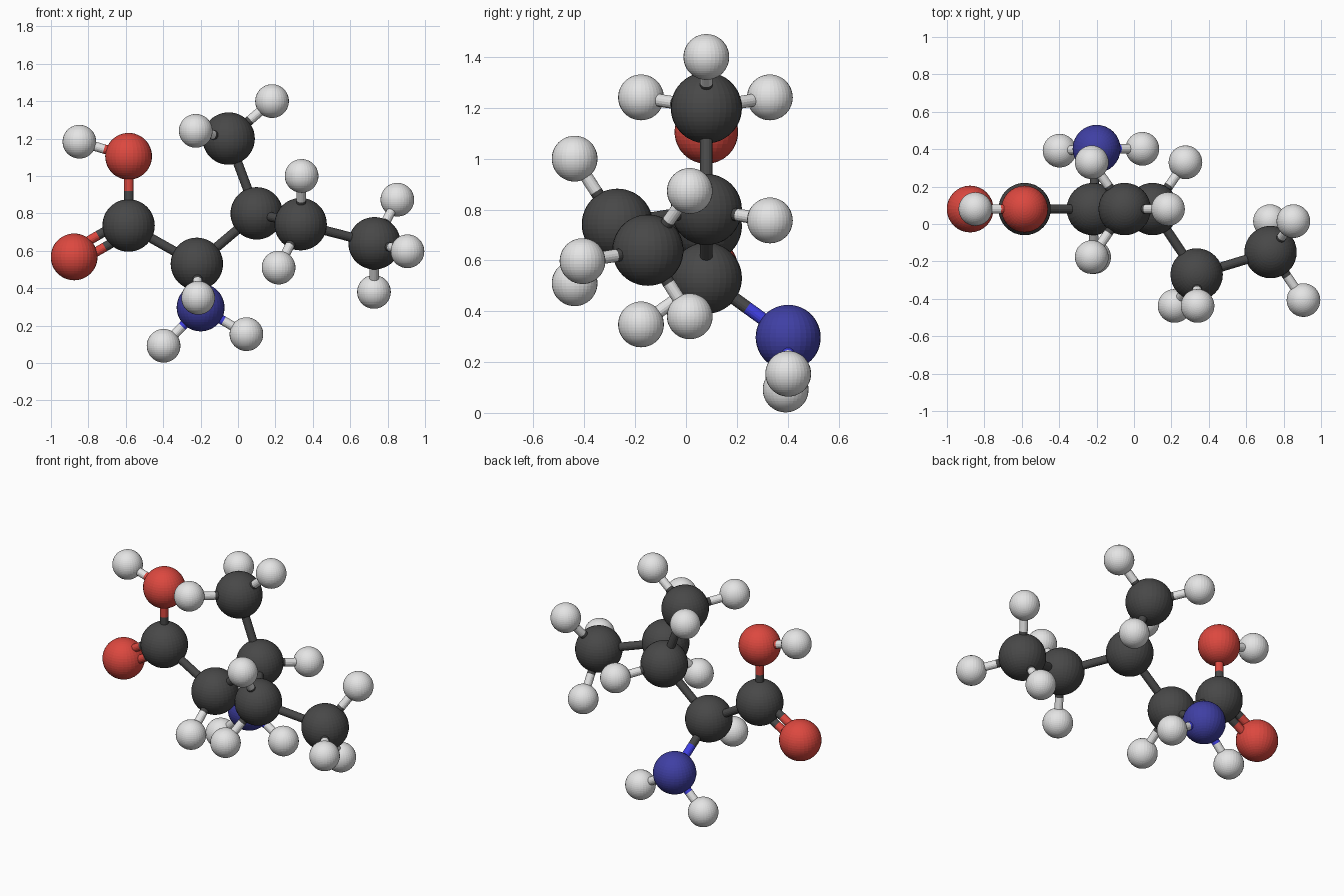
import bpy, bmesh
from mathutils import Vector

if "Cube" in bpy.data.objects:
    bpy.data.objects.remove(bpy.data.objects["Cube"])


def material(name, r, g, b):
    m = bpy.data.materials.new(name)
    m.diffuse_color = (r, g, b, 1)
    m.use_nodes = True
    m.node_tree.nodes["Principled BSDF"].inputs["Base Color"].default_value = m.diffuse_color
    return m


DARK = material("charcoal", 0.065, 0.065, 0.065)
RED = material("red", 0.72, 0.065, 0.05)
NAVY = material("dark blue", 0.05, 0.05, 0.37)
BLUE = material("bright blue", 0.05, 0.05, 0.75)
WHITE = material("pale grey", 0.78, 0.78, 0.78)

# element: (name, radius, ball colour, bond colour)
KIND = {"C": ("carbon", 0.14, DARK, DARK), "O": ("oxygen", 0.125, RED, RED),
        "N": ("nitrogen", 0.128, NAVY, BLUE), "H": ("hydrogen", 0.09, WHITE, WHITE)}

# atom: (position, parent atom it is bonded to)
ATOMS = {
    "C1": ((-0.22, 0.08, 0.53), None),
    "C2": ((-0.585, 0.08, 0.735), "C1"),
    "C3": ((0.10, 0.08, 0.80), "C1"),
    "C4": ((-0.05, 0.08, 1.20), "C3"),
    "C5": ((0.335, -0.27, 0.742), "C3"),
    "C6": ((0.73, -0.15, 0.64), "C5"),
    "O1": ((-0.585, 0.08, 1.105), "C2"),
    "O2": ((-0.876, 0.08, 0.567), "C2"),
    "N1": ((-0.20, 0.402, 0.297), "C1"),
    "H1": ((-0.848, 0.08, 1.183), "O1"),
    "H2": ((-0.213, -0.177, 0.348), "C1"),
    "H3": ((0.275, 0.33, 0.757), "C3"),
    "H4": ((0.182, 0.08, 1.40), "C4"),
    "H5": ((-0.226, -0.177, 1.241), "C4"),
    "H6": ((-0.226, 0.33, 1.241), "C4"),
    "H7": ((0.34, -0.438, 1.00), "C5"),
    "H8": ((0.217, -0.438, 0.51), "C5"),
    "H9": ((0.852, 0.015, 0.873), "C6"),
    "H10": ((0.906, -0.407, 0.597), "C6"),
    "H11": ((0.727, 0.015, 0.38), "C6"),
    "H12": ((-0.398, 0.392, 0.092), "N1"),
    "H13": ((0.045, 0.402, 0.154), "N1"),
}
BOND_R = 0.025


def finish(bm, name, mat):
    me = bpy.data.meshes.new(name)
    bm.to_mesh(me)
    bm.free()
    me.materials.append(mat)
    ob = bpy.data.objects.new(name, me)
    bpy.context.collection.objects.link(ob)
    return ob


def ball(name, pos, radius, mat):
    bm = bmesh.new()
    bmesh.ops.create_uvsphere(bm, u_segments=32, v_segments=24, radius=radius)
    finish(bm, name, mat).location = pos


def rod(name, a, b, mat):
    d = b - a
    bm = bmesh.new()
    bmesh.ops.create_cone(bm, cap_ends=True, segments=16, radius1=BOND_R,
                          radius2=BOND_R, depth=d.length)
    ob = finish(bm, name, mat)
    ob.location = (a + b) / 2
    ob.rotation_mode = 'QUATERNION'
    ob.rotation_quaternion = d.to_track_quat('Z', 'Y')


for key, (pos, parent) in ATOMS.items():
    label, radius, ball_mat, bond_mat = KIND[key[0]]
    ball(f"{label}_ball_{key[1:]}", pos, radius, ball_mat)
    if not parent:
        continue
    # each bond is two half rods, coloured after the nearer ball
    a, b = Vector(ATOMS[parent][0]), Vector(pos)
    side = (b - a).cross(Vector((0, 1, 0))).normalized()
    offsets = (-0.036, 0.036) if key == "O2" else (0,)   # double bond
    # meet halfway between the ball surfaces
    ra = KIND[parent[0]][1]
    mid = a.lerp(b, 0.5)
    for o in offsets:
        s = side * o
        rod(f"{label}_bond_{key[1:]}_inner", a + s, mid + s, KIND[parent[0]][3])
        rod(f"{label}_bond_{key[1:]}_outer", mid + s, b + s, bond_mat)
